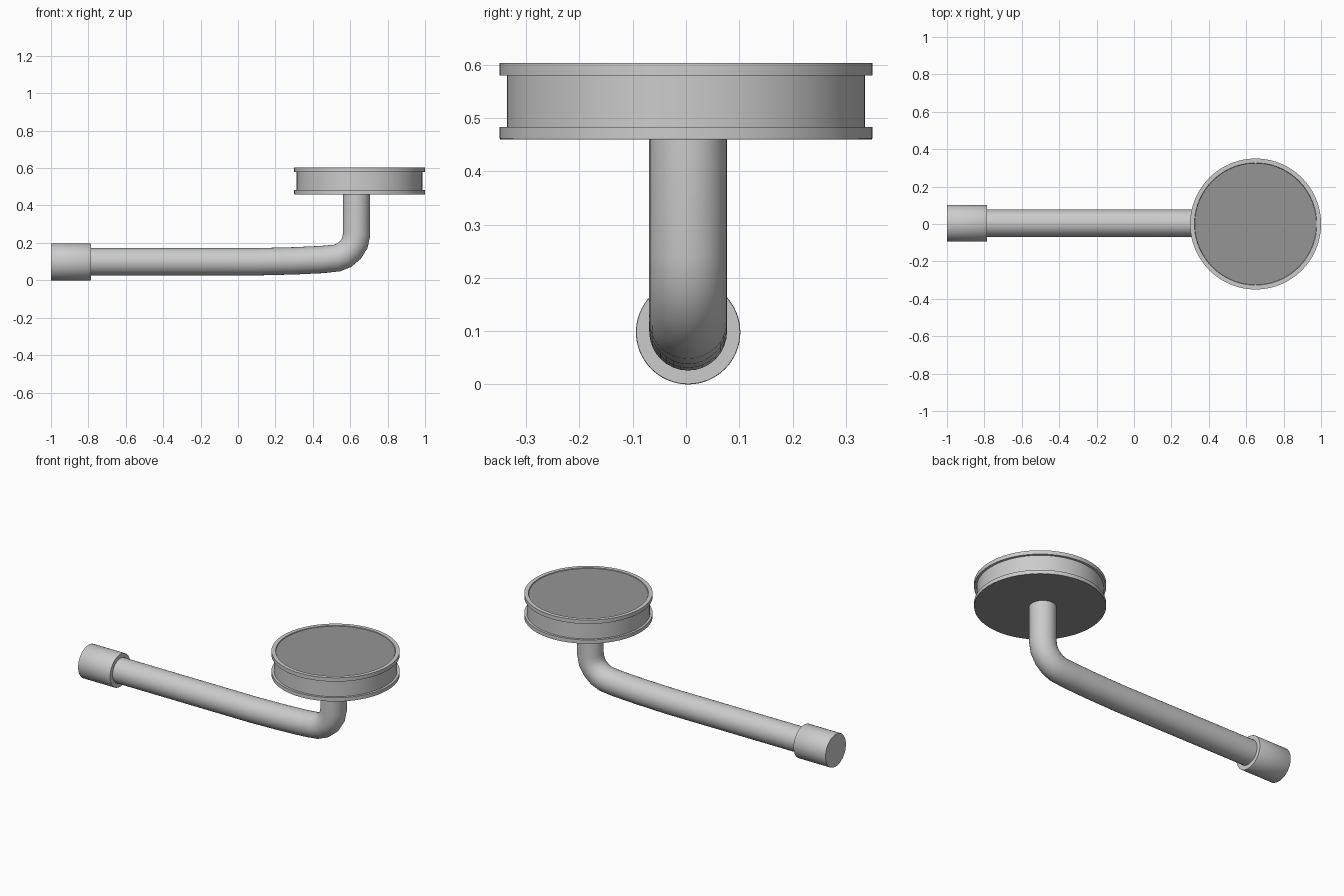
import bpy, bmesh, math
from mathutils import Matrix

if "Cube" in bpy.data.objects:
    bpy.data.objects.remove(bpy.data.objects["Cube"])


def grey(name, value):
    mat = bpy.data.materials.new(name)
    mat.diffuse_color = (value, value, value, 1)
    mat.use_nodes = True
    mat.node_tree.nodes["Principled BSDF"].inputs["Base Color"].default_value = mat.diffuse_color
    return mat


body_grey = grey("body_grey", 0.65)
dark_grey = grey("dark_grey", 0.3)


def finish(obj, mat):
    obj.data.materials.clear()
    obj.data.materials.append(mat)
    bpy.ops.object.select_all(action='DESELECT')
    obj.select_set(True)
    bpy.context.view_layer.objects.active = obj
    bpy.ops.object.shade_smooth_by_angle(angle=math.radians(35))


def lathe(name, profile, matrix, mat=body_grey, steps=96):
    """Spin an (r, z) profile around local z; profile ends lie on the axis."""
    bm = bmesh.new()
    verts = [bm.verts.new((r, 0, z)) for r, z in profile]
    edges = [bm.edges.new(pair) for pair in zip(verts, verts[1:])]
    bmesh.ops.spin(bm, geom=verts + edges, cent=(0, 0, 0), axis=(0, 0, 1),
                   angle=math.tau, steps=steps)
    bmesh.ops.remove_doubles(bm, verts=bm.verts, dist=1e-5)
    bmesh.ops.recalc_face_normals(bm, faces=bm.faces)
    bm.transform(matrix)
    mesh = bpy.data.meshes.new(name)
    bm.to_mesh(mesh)
    bm.free()
    obj = bpy.data.objects.new(name, mesh)
    bpy.context.collection.objects.link(obj)
    finish(obj, mat)
    return obj


Y = 0.004  # pipe axis sits slightly off centre

# Flanged disc head with a shallow rim on top
place = Matrix.Translation((0.65, 0, 0))
lathe("disc_head", [(0, 0.594), (0.325, 0.594), (0.327, 0.603), (0.35, 0.603),
                    (0.35, 0.58), (0.336, 0.58), (0.336, 0.483),
                    (0.35, 0.483), (0.35, 0.461), (0, 0.461)], place)

# Dark plates on the upper and lower faces of the head
for name, radius, low, high in (("top_plate", 0.325, 0.593, 0.599),
                                ("bottom_plate", 0.349, 0.46, 0.462)):
    lathe(name, [(0, high), (radius, high), (radius, low), (0, low)],
          place, dark_grey)

# End collar, lying along x
R = 0.098
lathe("end_collar", [(0, 0), (R - 0.001, 0), (R, 0.002), (R, 0.211),
                     (R - 0.001, 0.213), (0, 0.213)],
      Matrix.Translation((-1, Y, R)) @ Matrix.Rotation(math.pi / 2, 4, 'Y'),
      steps=64)

# Bent pipe, gently rising and then turning up into the disc
path = [(-0.85, 0.099), (0.1, 0.099), (0.3, 0.104), (0.45, 0.111),
        (0.53, 0.119), (0.567, 0.134), (0.602, 0.163), (0.625, 0.2),
        (0.634, 0.245), (0.634, 0.47)]
curve = bpy.data.curves.new("bent_pipe", 'CURVE')
curve.dimensions = '3D'
curve.bevel_depth = 0.073
curve.bevel_resolution = 14
curve.use_fill_caps = True
spline = curve.splines.new('POLY')
spline.points.add(len(path) - 1)
for point, (x, z) in zip(spline.points, path):
    point.co = (x, Y, z, 1)
pipe = bpy.data.objects.new("bent_pipe", curve)
bpy.context.collection.objects.link(pipe)
bpy.ops.object.select_all(action='DESELECT')
pipe.select_set(True)
bpy.context.view_layer.objects.active = pipe
bpy.ops.object.convert(target='MESH')
finish(bpy.context.view_layer.objects.active, body_grey)
